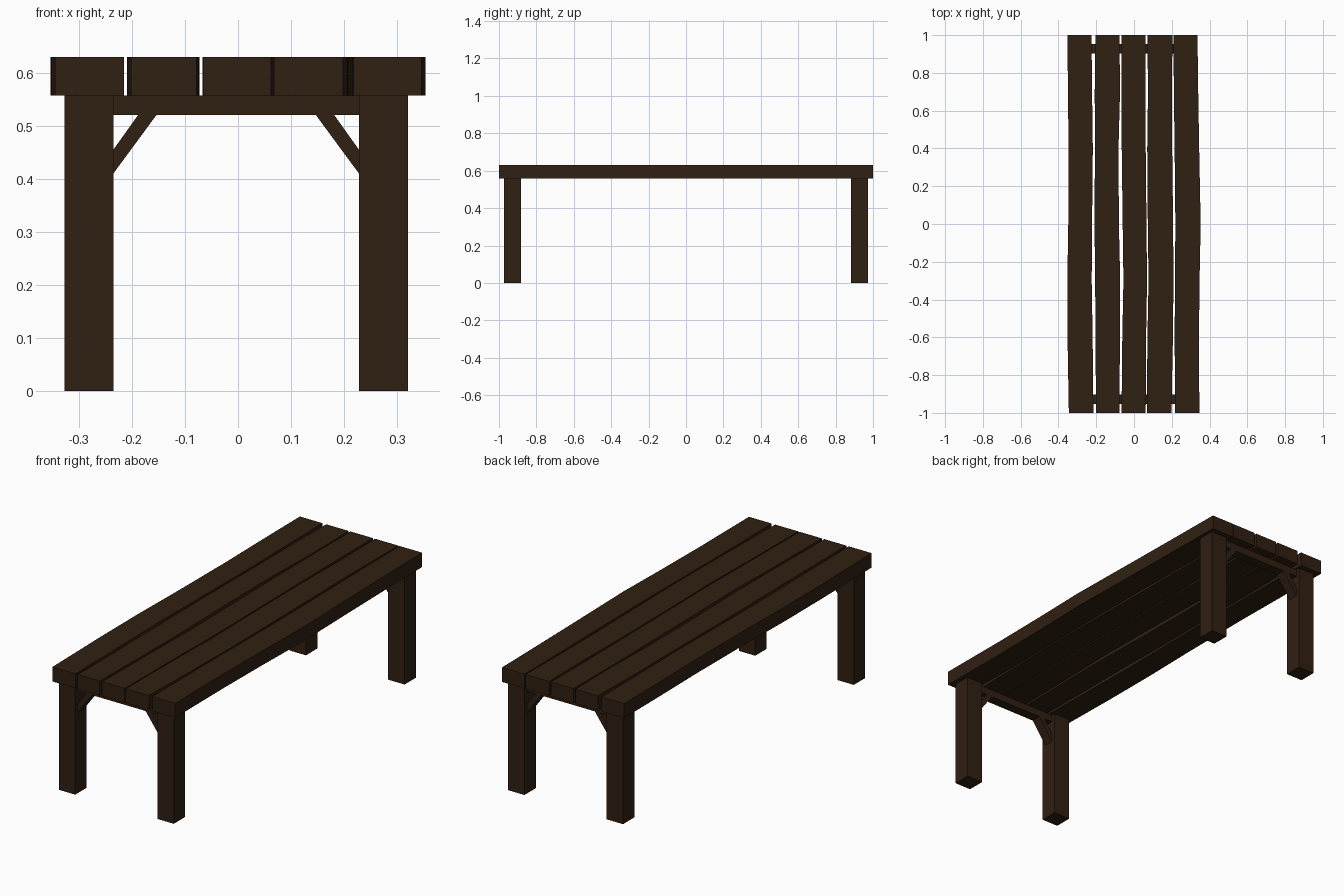
import bpy, bmesh

if "Cube" in bpy.data.objects:
    bpy.data.objects.remove(bpy.data.objects["Cube"])

wood = bpy.data.materials.new("dark_wood")
wood.diffuse_color = (0.030, 0.014, 0.006, 1)
wood.use_nodes = True
wood.node_tree.nodes["Principled BSDF"].inputs["Base Color"].default_value = wood.diffuse_color

CX = -0.0035                # centre line of the leg frames
Z_RAIL, Z_SEAT, Z_TOP = 0.52, 0.557, 0.63


def prism(name, outline, to_3d, lo, hi):
    """Extrude a closed 2D outline between lo and hi."""
    bm = bmesh.new()
    a = [bm.verts.new(to_3d(u, v, lo)) for u, v in outline]
    b = [bm.verts.new(to_3d(u, v, hi)) for u, v in outline]
    bm.faces.new(a)
    bm.faces.new(b[::-1])
    n = len(a)
    for i in range(n):
        j = (i + 1) % n
        bm.faces.new((a[i], b[i], b[j], a[j]))
    bmesh.ops.recalc_face_normals(bm, faces=bm.faces)
    mesh = bpy.data.meshes.new(name)
    bm.to_mesh(mesh)
    bm.free()
    mesh.materials.append(wood)
    obj = bpy.data.objects.new(name, mesh)
    bpy.context.collection.objects.link(obj)
    return obj


def flat(u, v, w):          # outline in plan, extruded upwards
    return (u, v, w)


def upright(u, v, w):       # outline in front view, extruded in depth
    return (u, w, v)


def rect(x0, x1, y0, y1):
    return [(x0, y0), (x1, y0), (x1, y1), (x0, y1)]


# Seat planks: slightly uneven left and right edges, front to back
stations = [-1, -0.6, -0.3, 0, 0.4, 0.7, 1]
planks = [
    ([-0.345, -0.352, -0.353, -0.348, -0.346, -0.350, -0.352],
     [-0.215, -0.219, -0.224, -0.222, -0.218, -0.222, -0.225]),
    ([-0.202, -0.203, -0.206, -0.209, -0.207, -0.208, -0.204],
     [-0.078, -0.074, -0.073, -0.080, -0.082, -0.074, -0.077]),
    ([-0.066, -0.062, -0.056, -0.060, -0.065, -0.067, -0.067],
     [0.062, 0.064, 0.069, 0.066, 0.062, 0.060, 0.060]),
    ([0.068, 0.071, 0.077, 0.073, 0.070, 0.074, 0.071],
     [0.198, 0.206, 0.209, 0.207, 0.202, 0.200, 0.204]),
    ([0.218, 0.215, 0.217, 0.219, 0.215, 0.211, 0.209],
     [0.346, 0.344, 0.347, 0.353, 0.345, 0.340, 0.336]),
]
for i, (left, right) in enumerate(planks, 1):
    outline = list(zip(left, stations)) + list(zip(right, stations))[::-1]
    prism(f"seat_plank_{i}", outline, flat, Z_SEAT, Z_TOP)

# Leg frames: two legs, a cross rail and two diagonal braces at each end
for end, s in (("front", -1), ("back", 1)):
    leg_y = sorted((s * 0.882, s * 0.973))
    rail_y = sorted((s * 0.902, s * 0.953))
    prism(f"{end}_cross_rail", rect(CX - 0.2315, CX + 0.2315, Z_RAIL, Z_SEAT),
          upright, *rail_y)
    for side, m in (("left", -1), ("right", 1)):
        xs = sorted((CX + m * 0.2315, CX + m * 0.3235))
        prism(f"{end}_{side}_leg", rect(*xs, *leg_y), flat, 0, Z_SEAT)
        brace = [(0.2315, 0.41), (0.2315, 0.455), (0.185, Z_RAIL), (0.1505, Z_RAIL)]
        prism(f"{end}_{side}_brace", [(CX + m * x, z) for x, z in brace],
              upright, *rail_y)
